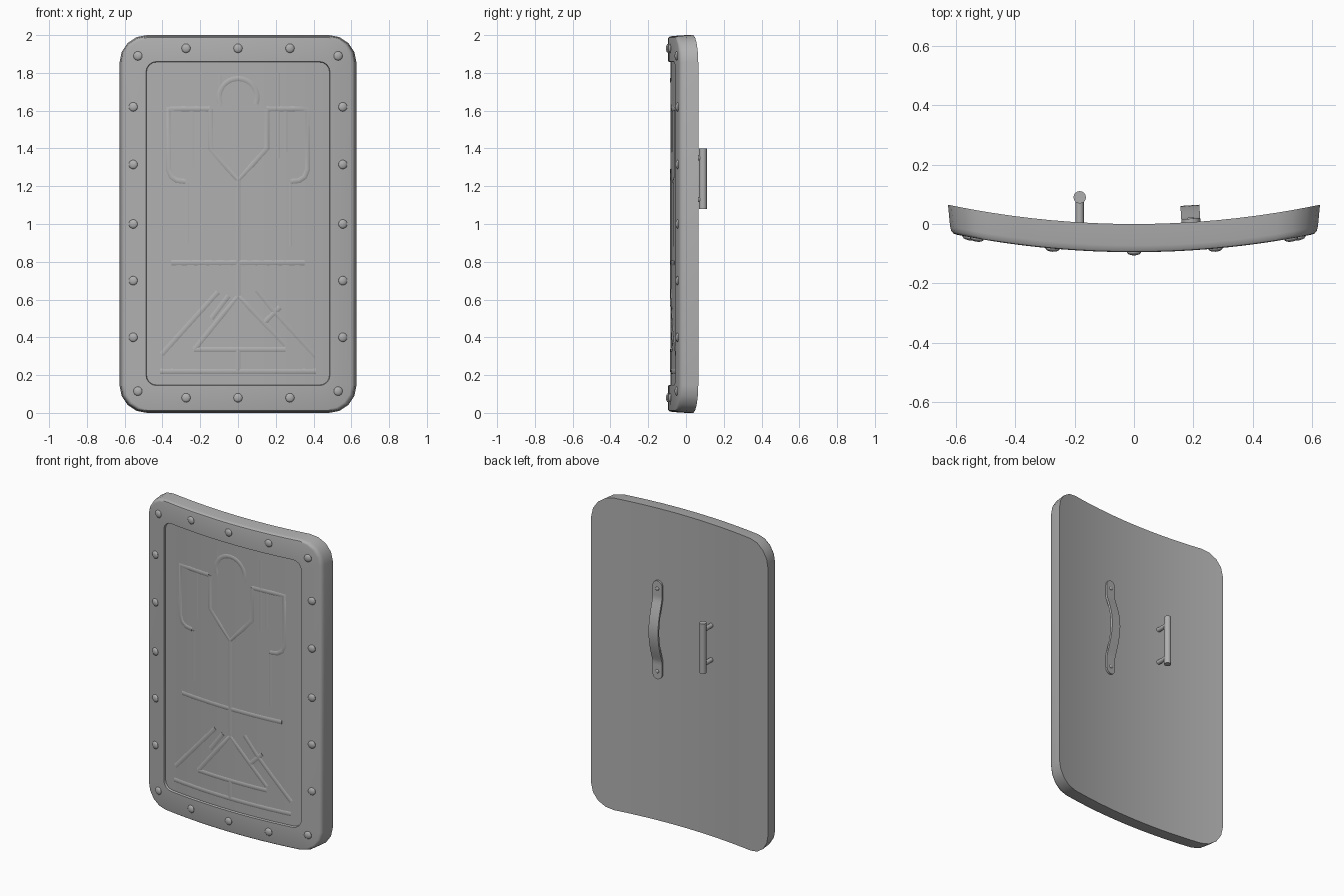
import bpy, bmesh
from math import sin, cos, pi, sqrt, asin
from mathutils import Vector, Matrix

if "Cube" in bpy.data.objects:
    bpy.data.objects.remove(bpy.data.objects["Cube"])

R = 3.06            # bend radius of the shield
FRONT, PANEL = -0.095, -0.081
grey = bpy.data.materials.new("dark_grey")
grey.diffuse_color = (0.43, 0.43, 0.43, 1)
grey.use_nodes = True
grey.node_tree.nodes["Principled BSDF"].inputs["Base Color"].default_value = grey.diffuse_color


def bend(x):
    return R - sqrt(R * R - x * x)


def finish(name, bm, angle=0.6):
    bmesh.ops.recalc_face_normals(bm, faces=bm.faces)
    me = bpy.data.meshes.new(name)
    bm.to_mesh(me)
    bm.free()
    me.materials.append(grey)
    ob = bpy.data.objects.new(name, me)
    bpy.context.collection.objects.link(ob)
    bpy.ops.object.select_all(action='DESELECT')
    ob.select_set(True)
    bpy.context.view_layer.objects.active = ob
    bpy.ops.object.shade_smooth_by_angle(angle=angle)
    return ob


def ring(bm, w, z0, z1, r, d, n=4, m=14):
    """Bent rounded rectangle: top points left to right, then bottom right to left."""
    top = [(-w + r - r * cos(a), z1 - r + r * sin(a)) for a in [i * pi / 2 / n for i in range(n + 1)]]
    top += [(-w + r + 2 * (w - r) * i / m, z1) for i in range(1, m)]
    top += [(-x, z) for x, z in top[n::-1]]
    pts = top + [(x, z0 + z1 - z) for x, z in reversed(top)]
    return [bm.verts.new((x, bend(x) + d, z)) for x, z in pts]


# curved board with softened front edge, raised rim and recessed panel
bm = bmesh.new()
outer = [(0, 0), (0.007, -0.072), (0.011, -0.086), (0.018, -0.093), (0.028, FRONT)]
rings = [ring(bm, 0.627 - i, 0.7 * i, 2 - 0.7 * i, 0.145 - 0.7 * i, d) for i, d in outer]
rings += [ring(bm, 0.487, 0.145, 1.86, 0.055, FRONT),
          ring(bm, 0.484, 0.148, 1.857, 0.052, PANEL)]
N = len(rings[0])
for a, b in zip(rings, rings[1:]):
    for i in range(N):
        j = (i + 1) % N
        bm.faces.new((a[i], a[j], b[j], b[i]))
for r in (rings[0], rings[-1]):
    for i in range(N // 2 - 1):
        bm.faces.new((r[i], r[i + 1], r[N - 2 - i], r[N - 1 - i]))
finish("shield_board", bm)

# domed rivets around the rim
spots = [(0, 1.93), (0, 0.08)]
for s in (-1, 1):
    spots += [(s * 0.275, 1.93), (s * 0.275, 0.08), (s * 0.53, 1.89), (s * 0.53, 0.115)]
    spots += [(s * 0.555, z) for z in (0.4, 0.7, 1.0, 1.315, 1.62)]
bm = bmesh.new()
for x, z in spots:
    mat = (Matrix.Translation((x, bend(x) + FRONT, z)) @ Matrix.Rotation(asin(x / R), 4, 'Z')
           @ Matrix.Diagonal((0.024, 0.011, 0.024, 1)))
    bmesh.ops.create_uvsphere(bm, u_segments=14, v_segments=8, radius=1, matrix=mat)
finish("rim_rivets", bm)


# low, soft line relief: deeply sunk tubes following the bend
def relief(name, lines, r=0.034, rise=0.003):
    cu = bpy.data.curves.new(name, 'CURVE')
    cu.dimensions = '3D'
    cu.bevel_depth = r
    cu.bevel_resolution = 8
    cu.use_fill_caps = True
    cu.materials.append(grey)
    for line in lines:
        pts = [Vector(line[0])]
        for a, b in zip(line, line[1:]):
            a, b = Vector(a), Vector(b)
            k = max(1, int(abs(b.x - a.x) / 0.06))
            pts += [a.lerp(b, i / k) for i in range(1, k + 1)]
        sp = cu.splines.new('POLY')
        sp.points.add(len(pts) - 1)
        for p, v in zip(sp.points, pts):
            p.co = (v.x, bend(v.x) + PANEL - rise + r, v.y, 1)
        sp.use_smooth = True
    ob = bpy.data.objects.new(name, cu)
    bpy.context.collection.objects.link(ob)


relief("head_arc", [[(0.1 * cos(a), 1.67 + 0.1 * sin(a))
                     for a in [-0.35 + i * (pi + 0.7) / 16 for i in range(17)]]])
relief("torso_lines", [
    [(-0.145, 1.61), (-0.145, 1.4), (0, 1.23), (0.152, 1.4), (0.152, 1.61)],
    [(0, 1.23), (0, 0.62)],
    [(-0.35, 0.795), (0.35, 0.795)]])
arm = [[(0.15, 1.61), (0.365, 1.61), (0.365, 1.29), (0.35, 1.25), (0.32, 1.23), (0.275, 1.225)]]
relief("arm_lines", arm + [[(-x, z) for x, z in l] for l in arm])
relief("fine_lines", [
    [(-0.095, 1.79), (-0.095, 1.62)], [(0.21, 1.8), (0.21, 1.35)],
    [(-0.24, 1.6), (-0.24, 1.3)], [(0.25, 1.6), (0.25, 1.38)],
    [(-0.265, 1.22), (-0.265, 0.9)], [(0.275, 1.22), (0.275, 0.88)]], 0.034, 0.0012)
relief("base_lines", [
    [(-0.23, 0.335), (0, 0.62), (0.25, 0.36)], [(-0.23, 0.335), (0.25, 0.335)],
    [(-0.4, 0.31), (-0.105, 0.64)], [(0.1, 0.65), (0.18, 0.55), (0.41, 0.3)],
    [(-0.14, 0.5), (-0.05, 0.62)], [(0.14, 0.48), (0.22, 0.56)],
    [(-0.41, 0.22), (0.41, 0.22)], [(0, 0.335), (0, 0.22)]])


# bar grip with two posts
def rod(bm, a, b, r):
    a, b = Vector(a), Vector(b)
    mat = Matrix.Translation((a + b) / 2) @ (b - a).to_track_quat('Z', 'Y').to_matrix().to_4x4()
    bmesh.ops.create_cone(bm, cap_ends=True, segments=16, radius1=r, radius2=r,
                          depth=(b - a).length, matrix=mat)


bm = bmesh.new()
rod(bm, (-0.183, 0.09, 1.08), (-0.183, 0.09, 1.4), 0.021)
for z in (1.13, 1.35):
    rod(bm, (-0.183, -0.01, z), (-0.183, 0.09, z), 0.014)
finish("bar_grip", bm)

# arched arm strap with rounded tabs
bm = bmesh.new()
sx, zc, half, t = 0.192, 1.225, 0.315, 0.014
tilt = Matrix.Translation((sx, bend(sx), zc)) @ Matrix.Rotation(asin(sx / R), 4, 'Z')
sections = []
M = 44
for i in range(M + 1):
    s = -half * cos(pi * i / M)
    u = max(0.0, 1 - abs(s) / 0.2)
    lift = 0.045 * sin(u * pi / 2)
    e = max(0.0, abs(s) - (half - 0.032)) / 0.032
    w = max(0.032 * sqrt(max(0, 1 - e * e)), 0.004)
    sections.append([bm.verts.new(tilt @ Vector((x, y + lift - 0.002, s)))
                     for x, y in ((-w, 0), (w, 0), (w, t), (-w, t))])
for a, b in zip(sections, sections[1:]):
    for i in range(4):
        j = (i + 1) % 4
        bm.faces.new((a[i], a[j], b[j], b[i]))
bm.faces.new(sections[0])
bm.faces.new(sections[-1])
finish("arm_strap", bm)

# strap rivets
bm = bmesh.new()
for s in (-1, 1):
    bmesh.ops.create_uvsphere(bm, u_segments=12, v_segments=8, radius=1,
                              matrix=tilt @ Matrix.Translation((0, t - 0.002, s * 0.265))
                              @ Matrix.Diagonal((0.012, 0.006, 0.012, 1)))
finish("strap_rivets", bm)
